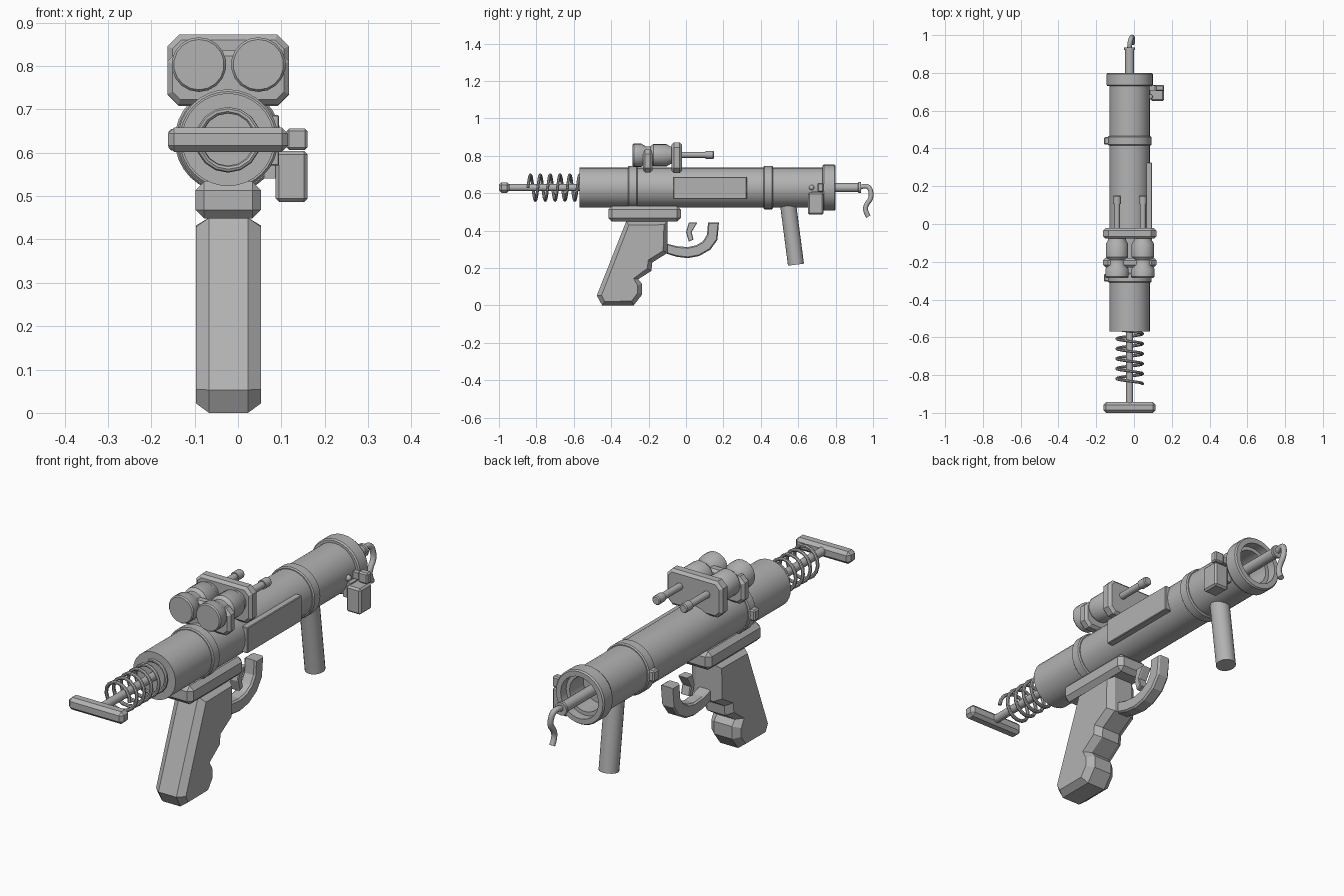
import bpy, bmesh, math
from mathutils import Vector

if "Cube" in bpy.data.objects:
    bpy.data.objects.remove(bpy.data.objects["Cube"])

CX, CZ = -0.023, 0.63   # axis of the main tube

grey = bpy.data.materials.new("plain grey")
grey.diffuse_color = (0.45, 0.45, 0.45, 1)
grey.use_nodes = True
grey.node_tree.nodes["Principled BSDF"].inputs["Base Color"].default_value = grey.diffuse_color


def finish(name, bm, smooth=0):
    bmesh.ops.recalc_face_normals(bm, faces=bm.faces)
    me = bpy.data.meshes.new(name)
    bm.to_mesh(me)
    bm.free()
    me.materials.append(grey)
    ob = bpy.data.objects.new(name, me)
    bpy.context.collection.objects.link(ob)
    if smooth:
        select(ob)
        bpy.ops.object.shade_smooth_by_angle(angle=math.radians(smooth))
    return ob


def select(ob):
    bpy.ops.object.select_all(action='DESELECT')
    ob.select_set(True)
    bpy.context.view_layer.objects.active = ob


def box(name, x, y, z, bevel=0.0):
    """Box from (min, max) ranges with a flat chamfer."""
    bm = bmesh.new()
    bmesh.ops.create_cube(bm, size=1)
    for v in bm.verts:
        v.co = [r[0] + (c + 0.5) * (r[1] - r[0]) for c, r in zip(v.co, (x, y, z))]
    if bevel:
        bmesh.ops.bevel(bm, geom=bm.edges[:], offset=bevel, segments=1, affect='EDGES')
    return finish(name, bm)


def lathe(name, profile, x=CX, z=CZ, sides=32):
    """Turn (y, radius) points round an axis along y."""
    bm = bmesh.new()
    rings = []
    for y, r in profile:
        if r == 0:
            rings.append([bm.verts.new((x, y, z))] * sides)
        else:
            rings.append([bm.verts.new((x + r * math.sin(a), y, z + r * math.cos(a)))
                          for a in (math.tau * i / sides for i in range(sides))])
    for a, b in zip(rings, rings[1:]):
        for i in range(sides):
            j = (i + 1) % sides
            bm.faces.new(list(dict.fromkeys((a[i], a[j], b[j], b[i]))))
    return finish(name, bm, 35)


def prism(name, pts, x0, x1, chamfer=0.0):
    """Extrude a (y, z) outline along x, chamfering the two side faces."""
    bm = bmesh.new()
    caps = []
    sides = [[bm.verts.new((x, y, z)) for y, z in pts] for x in (x0 + chamfer, x1 - chamfer)]
    for s in sides:
        caps.append(bm.faces.new(s))
    n = len(pts)
    for i in range(n):
        j = (i + 1) % n
        bm.faces.new((sides[0][i], sides[0][j], sides[1][j], sides[1][i]))
    bmesh.ops.recalc_face_normals(bm, faces=bm.faces)
    if chamfer:
        for cap, x in zip(caps, (x0, x1)):
            bmesh.ops.inset_region(bm, faces=[cap], thickness=chamfer * 0.85)
            for v in cap.verts:
                v.co.x = x
    return finish(name, bm)


def wire(name, pts, radius, kind='POLY', res=3):
    """Round wire along a path, turned into a mesh."""
    cu = bpy.data.curves.new(name, 'CURVE')
    cu.dimensions = '3D'
    cu.bevel_depth = radius
    cu.bevel_resolution = res
    cu.use_fill_caps = True
    sp = cu.splines.new(kind)
    sp.points.add(len(pts) - 1)
    for p, co in zip(sp.points, pts):
        p.co = (*co, 1)
    if kind == 'NURBS':
        sp.use_endpoint_u = True
        sp.order_u = 3
        sp.resolution_u = 5
    ob = bpy.data.objects.new(name, cu)
    bpy.context.collection.objects.link(ob)
    cu.materials.append(grey)
    select(ob)
    bpy.ops.object.convert(target='MESH')
    bpy.ops.object.shade_smooth_by_angle(angle=math.radians(40))
    return ob


# Main tube with hollow muzzle
lathe("main_tube", [(-0.57, 0), (-0.57, 0.107), (0.76, 0.107), (0.76, 0.078),
                    (0.66, 0.078), (0.66, 0)])
lathe("muzzle_ring", [(0.73, 0.1), (0.73, 0.118), (0.737, 0.123), (0.793, 0.123),
                      (0.8, 0.118), (0.8, 0.095), (0.74, 0.095)])

# Clamp bands with side lugs
for label, y in (("rear", -0.285), ("front", 0.44)):
    lathe(label + "_band", [(y - 0.025, 0.1), (y - 0.025, 0.111), (y - 0.02, 0.116),
                            (y + 0.02, 0.116), (y + 0.025, 0.111), (y + 0.025, 0.1)])
    box(label + "_band_lug", (-0.16, -0.12), (y - 0.02, y + 0.02), (0.605, 0.655), 0.006)

# Plunger: rod, spring, pull handle
lathe("plunger_rod", [(-0.96, 0), (-0.96, 0.019), (-0.56, 0.019), (-0.56, 0)], sides=12)
turns, steps = 5.5, 16
spring = []
for i in range(int(turns * steps) + 1):
    a = math.tau * i / steps
    spring.append((CX + 0.068 * math.cos(a), -0.845 + 0.29 * i / (turns * steps),
                   CZ + 0.068 * math.sin(a)))
wire("plunger_spring", spring, 0.008, res=2)
box("pull_handle", (-0.161, 0.115), (-1.0, -0.943), (0.602, 0.658), 0.014)

# Nozzle rod and hanging hook at the muzzle
lathe("nozzle_rod", [(0.65, 0), (0.65, 0.024), (0.92, 0.024), (0.922, 0.029),
                     (0.935, 0.029), (0.935, 0)], sides=16)
wire("nozzle_hook", [(CX, 0.925, 0.63), (CX, 0.955, 0.642), (-0.015, 0.985, 0.63),
                     (-0.008, 0.993, 0.575), (-0.008, 0.963, 0.54), (-0.008, 0.957, 0.505),
                     (-0.008, 0.975, 0.475)], 0.013, 'NURBS')

# Side plate and muzzle clip block
box("side_plate", (0.04, 0.095), (-0.067, 0.325), (0.57, 0.687), 0.003)
box("clip_block", (0.087, 0.16), (0.652, 0.736), (0.486, 0.604), 0.008)
box("clip_tab", (0.112, 0.16), (0.703, 0.737), (0.606, 0.656), 0.006)
box("clip_arm", (0.06, 0.12), (0.708, 0.732), (0.615, 0.645))
box("clip_stem", (0.06, 0.1), (0.67, 0.72), (0.54, 0.61))
bm = bmesh.new()
bmesh.ops.create_uvsphere(bm, u_segments=12, v_segments=8, radius=0.014)
bmesh.ops.translate(bm, verts=bm.verts, vec=(0.086, 0.672, 0.63))
finish("clip_pin", bm, 60)

# Twin scope
for label, x in (("left", -0.09), ("right", 0.047)):
    lathe(label + "_scope", [(-0.285, 0), (-0.285, 0.058), (-0.279, 0.063), (-0.24, 0.063),
                             (-0.215, 0.048), (-0.19, 0.048), (-0.175, 0.06), (-0.105, 0.06),
                             (-0.085, 0.048), (-0.06, 0.048), (-0.06, 0)], x, 0.803, 18)
    lathe(label + "_scope_pin", [(-0.04, 0), (-0.04, 0.016), (0.105, 0.016), (0.105, 0.021),
                                 (0.145, 0.021), (0.15, 0.017), (0.15, 0)], x, 0.805, 12)


def scope_plate(name, y0, y1, z0, z1, c):
    """Upright plate with cut corners and a softened rim."""
    bm = bmesh.new()
    x0, x1 = -0.163, 0.118
    out = [(x0 + c, z0), (x1 - c, z0), (x1, z0 + c), (x1, z1 - c),
           (x1 - c, z1), (x0 + c, z1), (x0, z1 - c), (x0, z0 + c)]
    f = bm.faces.new([bm.verts.new((x, y0, z)) for x, z in out])
    ext = bmesh.ops.extrude_face_region(bm, geom=[f])
    for v in ext["geom"]:
        if isinstance(v, bmesh.types.BMVert):
            v.co.y = y1
    bmesh.ops.recalc_face_normals(bm, faces=bm.faces)
    rim = [e for e in bm.edges if abs(e.verts[0].co.y - e.verts[1].co.y) < 1e-5]
    bmesh.ops.bevel(bm, geom=rim, offset=0.012, segments=1, affect='EDGES')
    finish(name, bm)


scope_plate("scope_front_plate", -0.23, -0.18, 0.71, 0.835, 0.025)
scope_plate("scope_rear_plate", -0.077, -0.022, 0.707, 0.872, 0.027)

# Pistol grip and its mount
box("grip_mount", (-0.098, 0.053), (-0.415, -0.027), (0.448, 0.533), 0.02)
prism("pistol_grip", [(-0.32, 0.45), (-0.477, 0.053), (-0.448, 0.0), (-0.28, 0.0),
                      (-0.235, 0.058), (-0.235, 0.115), (-0.255, 0.14), (-0.185, 0.185),
                      (-0.18, 0.23), (-0.1, 0.28), (-0.1, 0.45)], -0.097, 0.053, 0.03)

# Trigger guard and trigger
prism("trigger_guard", [(-0.12, 0.282), (-0.05, 0.26), (0.01, 0.253), (0.07, 0.264),
                        (0.13, 0.298), (0.168, 0.35), (0.176, 0.443), (0.118, 0.443),
                        (0.112, 0.378), (0.09, 0.343), (0.055, 0.322), (0.01, 0.312),
                        (-0.05, 0.317), (-0.12, 0.335)], CX - 0.03, CX + 0.03, 0.008)
prism("trigger", [(0.015, 0.443), (0.06, 0.443), (0.03, 0.392), (0.04, 0.352),
                  (0.015, 0.342), (0.0, 0.392)], CX - 0.022, CX + 0.022, 0.004)

# Slanted fore grip
a, b = Vector((CX, 0.542, 0.57)), Vector((CX, 0.588, 0.218))
bm = bmesh.new()
bmesh.ops.create_cone(bm, cap_ends=True, segments=20, radius1=0.043, radius2=0.043,
                      depth=(b - a).length)
bmesh.ops.rotate(bm, verts=bm.verts, cent=(0, 0, 0),
                 matrix=(a - b).to_track_quat('Z', 'Y').to_matrix())
bmesh.ops.translate(bm, verts=bm.verts, vec=(a + b) / 2)
finish("fore_grip", bm, 40)
